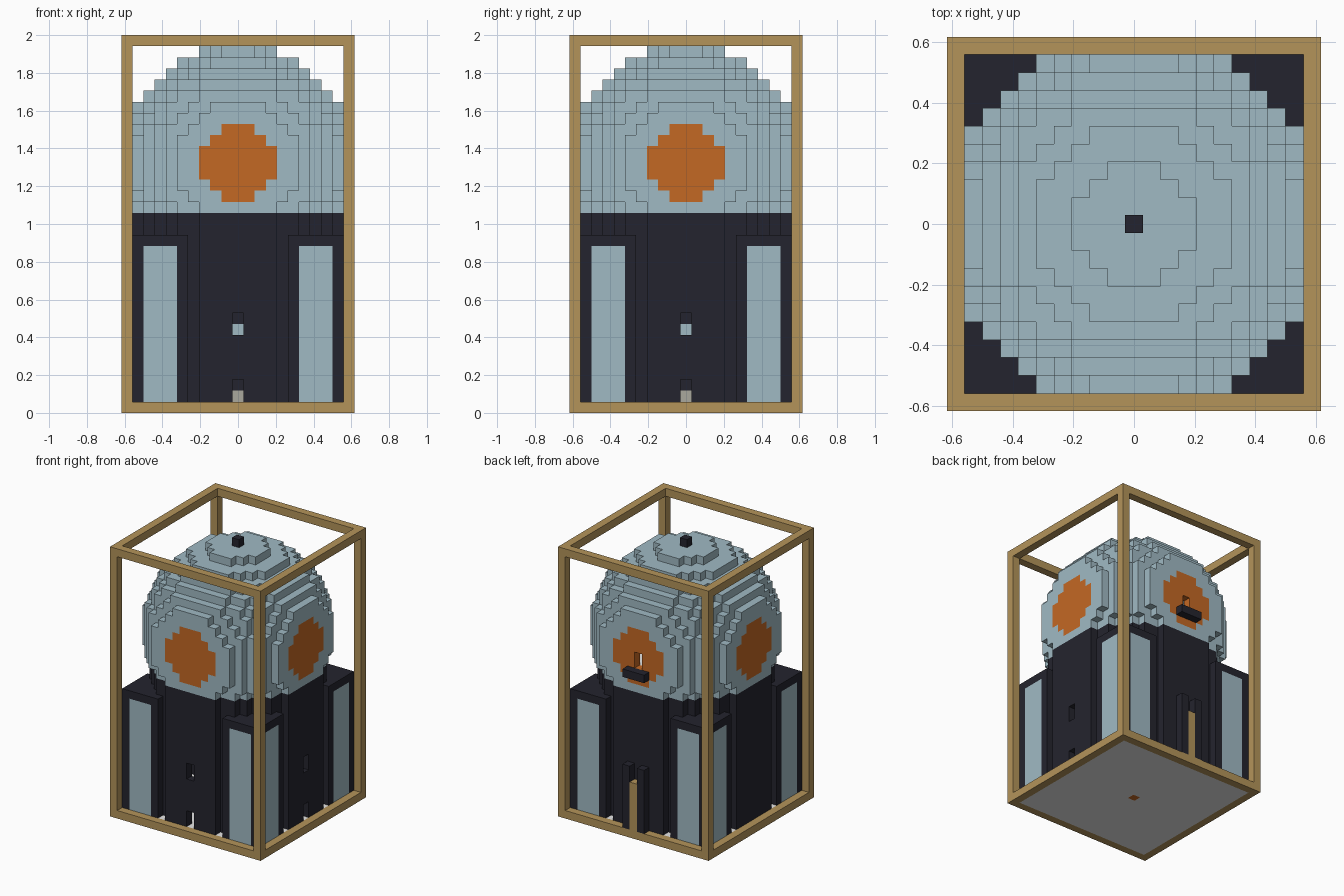
import bpy, bmesh
from mathutils import Vector

U = 2 / 34          # edge of one building block
MID = 22            # block layer at the dome's centre

if "Cube" in bpy.data.objects:
    bpy.data.objects.remove(bpy.data.objects["Cube"])


def material(name, rgb):
    col = [(c / 255 / 12.92 if c < 11 else ((c / 255 + 0.055) / 1.055) ** 2.4) for c in rgb] + [1]
    m = bpy.data.materials.new(name)
    m.use_nodes = True
    m.diffuse_color = col
    m.node_tree.nodes["Principled BSDF"].inputs["Base Color"].default_value = col
    return m


TAN = material("tan wood", (180, 148, 90))
BLUE = material("pale blue", (160, 186, 196))
DARK = material("dark slate", (36, 36, 46))
ORANGE = material("orange", (196, 104, 36))
WHITE = material("white floor", (232, 232, 232))
GREY = material("warm grey", (170, 168, 158))

DIRS = [Vector(d) for d in ((1, 0, 0), (-1, 0, 0), (0, 1, 0), (0, -1, 0), (0, 0, 1), (0, 0, -1))]


def blocks(name, cells, mats, rule=None):
    """Skin a set of unit blocks; rule(cell, direction) picks the material slot."""
    cells = set(cells)
    bm = bmesh.new()
    for cell in cells:
        for d in DIRS:
            if tuple(int(a + b) for a, b in zip(cell, d)) in cells:
                continue
            a = Vector((d.y, d.z, d.x))
            b = d.cross(a)
            c = Vector(cell) + Vector((0, 0, 0.5)) + d / 2
            quad = [c + (a * i + b * j) / 2 for i, j in ((-1, -1), (1, -1), (1, 1), (-1, 1))]
            face = bm.faces.new([bm.verts.new(p * U) for p in quad])
            face.material_index = rule(cell, d) if rule else 0
    bmesh.ops.remove_doubles(bm, verts=bm.verts, dist=U / 100)
    bmesh.ops.dissolve_limit(bm, angle_limit=0.01, verts=bm.verts, edges=bm.edges,
                             delimit={'MATERIAL'})
    mesh = bpy.data.meshes.new(name)
    bm.to_mesh(mesh)
    bm.free()
    for m in mats:
        mesh.materials.append(m)
    obj = bpy.data.objects.new(name, mesh)
    bpy.context.collection.objects.link(obj)
    return obj


def box(xs, ys, zs):
    """All blocks in inclusive ranges."""
    return {(x, y, z) for x in range(xs[0], xs[1] + 1)
            for y in range(ys[0], ys[1] + 1) for z in range(zs[0], zs[1] + 1)}


# Open timber frame: blocks on at least two outer sides of the bounding box
blocks("timber_frame",
       [c for c in box((-10, 10), (-10, 10), (0, 33))
        if (abs(c[0]) == 10) + (abs(c[1]) == 10) + (c[2] in (0, 33)) >= 2], [TAN])

# Ground floor with a lamp block in its centre
blocks("ground_floor", box((-9, 9), (-9, 9), (0, 0)), [WHITE, ORANGE],
       lambda c, d: int(c == (0, 0, 0)))

# Round wall with small openings on the front and one side
wall = {c for c in box((-9, 9), (-9, 9), (1, 17)) if 72.25 < c[0] ** 2 + c[1] ** 2 < 90.25}
for low in (1, 7):
    wall -= box((0, 0), (-9, -8), (low, low + 1))
    wall -= box((8, 9), (0, 0), (low, low + 1))
blocks("round_wall", wall, [DARK])


# Four corner towers with pale panels on their outward faces
def panel(c, d):
    x, y, z = c
    if z > 14:
        return 0
    on_x = d.x * x > 0 and abs(x) == 9 and 6 <= abs(y) <= 8
    on_y = d.y * y > 0 and abs(y) == 9 and 6 <= abs(x) <= 8
    return int(on_x or on_y)


for sx, side in ((1, "left"), (-1, "right")):
    for sy, end in ((-1, "front"), (1, "back")):
        cells = {(x * sx, y * sy, z) for x, y, z in box((5, 9), (5, 9), (1, 15))}
        blocks(f"corner_tower_{end}_{side}", cells, [DARK, BLUE], panel)

# Hollow stepped dome, flattened at the sides, with round orange windows
dome = {c for c in box((-9, 9), (-9, 9), (18, 32))
        if 72.25 < c[0] ** 2 + c[1] ** 2 + (c[2] - MID) ** 2 < 110.25}
dome -= box((0, 0), (8, 9), (21, 22))


def window(c, d):
    x, y, z = c
    far, near = max(abs(x), abs(y)), min(abs(x), abs(y))
    return int(far == 9 and near ** 2 + (z - MID) ** 2 < 10.25)


blocks("dome", dome, [BLUE, ORANGE], window)
blocks("upper_floor", [c for c in box((-8, 8), (-8, 8), (20, 20))
                       if c[0] ** 2 + c[1] ** 2 < 66], [WHITE])
blocks("dome_finial", box((0, 0), (0, 0), (33, 33)), [DARK])

# Back entrance and the balcony ledge above it
for x, side in ((-1, "right"), (1, "left")):
    blocks(f"door_jamb_{side}", box((x, x), (10, 10), (1, 8)), [DARK])
blocks("door_panel", box((0, 0), (10, 10), (1, 6)), [TAN])
blocks("balcony_ledge", box((-1, 1), (10, 10), (20, 20)), [DARK])

# Inner column glimpsed through the small openings
blocks("inner_column", box((0, 0), (0, 0), (1, 17)), [DARK, GREY, BLUE],
       lambda c, d: {1: 1, 7: 2}.get(c[2], 0))
